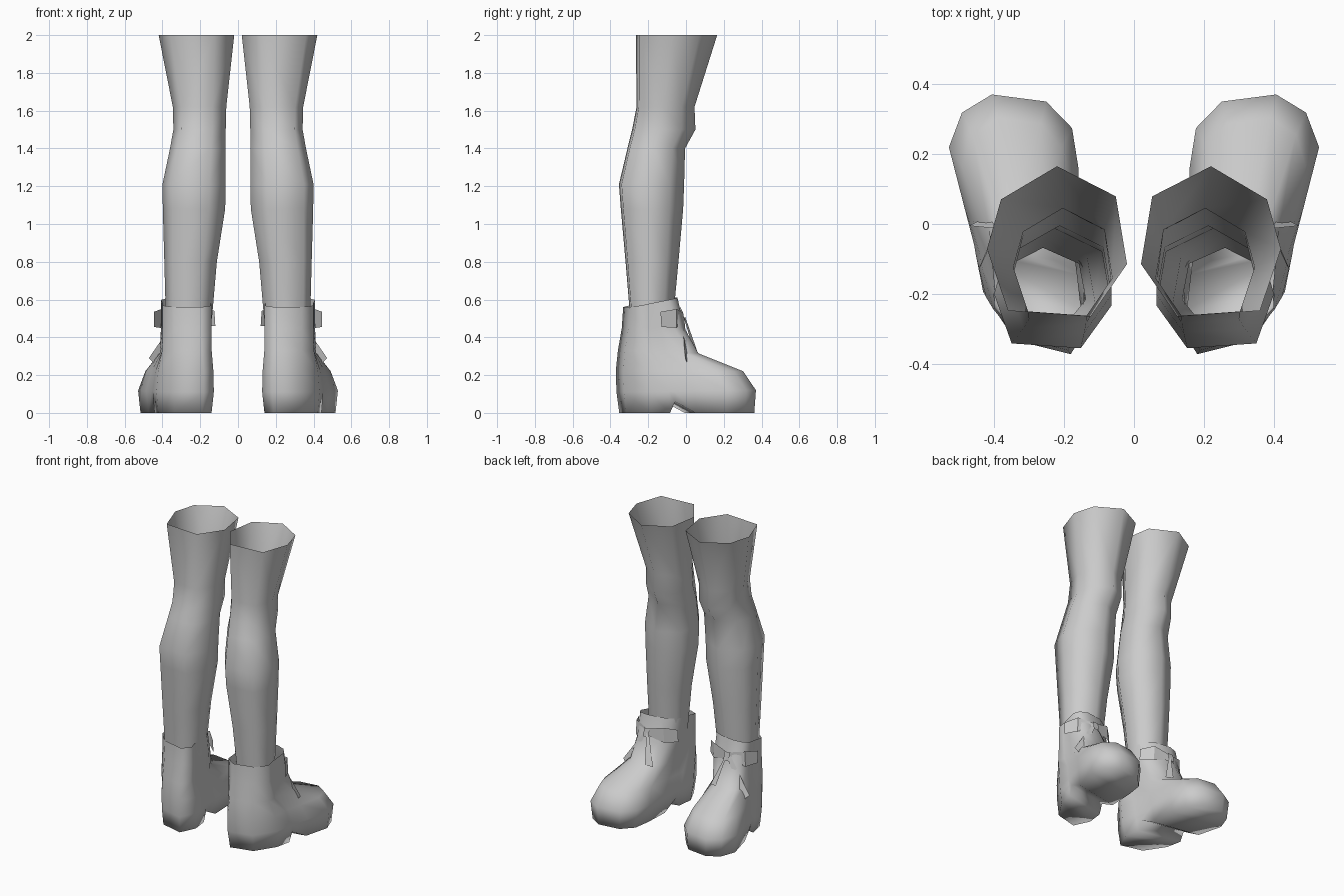
import bpy, bmesh, math

if "Cube" in bpy.data.objects:
    bpy.data.objects.remove(bpy.data.objects["Cube"])

grey = bpy.data.materials.new("light_grey")
grey.diffuse_color = (0.6, 0.6, 0.6, 1)
grey.use_nodes = True
grey.node_tree.nodes["Principled BSDF"].inputs["Base Color"].default_value = grey.diffuse_color


def finish(name, bm, angle=180):
    """Turn a bmesh into a mirrored, smooth shaded object."""
    bmesh.ops.recalc_face_normals(bm, faces=bm.faces)
    me = bpy.data.meshes.new(name)
    bm.to_mesh(me)
    bm.free()
    me.materials.append(grey)
    ob = bpy.data.objects.new(name, me)
    bpy.context.collection.objects.link(ob)
    bpy.ops.object.select_all(action='DESELECT')
    ob.select_set(True)
    bpy.context.view_layer.objects.active = ob
    bpy.ops.object.shade_smooth_by_angle(angle=math.radians(angle))
    mod = ob.modifiers.new("Mirror", 'MIRROR')
    mod.use_mirror_merge = False
    return ob


def loft(bm, rings):
    """Join successive closed rings of points with quads."""
    vs = [[bm.verts.new(p) for p in r] for r in rings]
    for a, b in zip(vs, vs[1:]):
        n = len(a)
        for i in range(n):
            j = (i + 1) % n
            bm.faces.new((a[i], a[j], b[j], b[i]))
    return vs


# Legs: seven-sided open tubes, wide thigh, narrow knee, full calf
section = [(.26, 0), (.85, .04), (1, .45), (.9, .78), (.5, 1), (.08, .8), (0, .35)]
leg_rings = [  # z, x min, x max, y min, y max
    (2.00, .02, .42, -.265, .165),
    (1.62, .062, .345, -.262, .045),
    (1.50, .065, .342, -.285, .05),
    (1.40, .065, .36, -.31, -.005),
    (1.21, .065, .40, -.355, -.01),
    (1.08, .068, .398, -.345, -.015),
    (0.80, .112, .39, -.32, -.04),
    (0.50, .138, .382, -.295, -.068),
]
bm = bmesh.new()
loft(bm, [[(x0 + u * (x1 - x0), y0 + v * (y1 - y0), z) for u, v in section]
          for z, x0, x1, y0, y1 in leg_rings])
finish("leg", bm)

# Boots: one outline (along, across), squeezed towards the ankle
side = [(0, .43), (.17, .82), (.32, .84), (.36, .84), (.52, .9),
        (.76, 1), (.91, .85), (1, .42)]
outline = [(u, -v) for u, v in side] + [(u, v) for u, v in reversed(side)]
boot_rings = [  # z back, z front, y min, y max, half width, taper, outward slant
    (0, 0, -.335, .352, .172, 0, .16),
    (.11, .12, -.348, .36, .185, 0, .16),
    (.22, .22, -.352, .295, .185, .2, .15),
    (.33, .315, -.342, .06, .172, .4, .1),
    (.45, .45, -.322, -.015, .165, .25, .03),
    (.56, .61, -.315, -.052, .165, .25, .03),
]


def boot_ring(level, zb, zf, y0, y1, w, taper, slant):
    pts = []
    for u, v in outline:
        y = y0 + u * (y1 - y0)
        z = zb + u * (zf - zb)
        if level == 0 and abs(u - .36) < .01:
            z = .06                      # raised arch in front of the heel
        half = v * w * (1 - taper * u)
        x = .268 + slant * (y + .3) - .25 * max(0, y - .18) + half
        pts.append((x, y + half * (.25 - .12 * u), z))
    return pts


bm = bmesh.new()
rings = loft(bm, [boot_ring(i, *r) for i, r in enumerate(boot_rings)])
sole, n = rings[0], len(outline)
for i in range(len(side) - 1):
    bm.faces.new((sole[i], sole[i + 1], sole[n - 2 - i], sole[n - 1 - i]))
finish("boot", bm)


# Bows: flat ribbon strips
def ribbon(name, *pairs):
    bm = bmesh.new()
    vs = [[bm.verts.new(p) for p in pair] for pair in pairs]
    for a, b in zip(vs, vs[1:]):
        bm.faces.new((a[0], b[0], b[1], a[1]))
    finish(name, bm, 20)


ribbon("bow_outer_loop",
       ((.30, -.015, .53), (.30, -.01, .49)),
       ((.405, -.05, .55), (.41, -.05, .45)),
       ((.445, -.135, .535), (.445, -.13, .455)))
ribbon("bow_inner_loop",
       ((.30, -.015, .53), (.30, -.01, .49)),
       ((.19, -.03, .56), (.185, -.03, .46)),
       ((.125, -.09, .54), (.12, -.09, .46)))
ribbon("bow_knot",
       ((.28, -.01, .535), (.28, 0, .48)),
       ((.32, -.01, .535), (.32, 0, .48)))
ribbon("bow_outer_tail",
       ((.30, -.01, .51), (.32, -.02, .51)),
       ((.43, .015, .245), (.472, -.005, .29)))
ribbon("bow_inner_tail",
       ((.30, -.005, .51), (.285, -.01, .50)),
       ((.265, .06, .325), (.215, .045, .315)))
